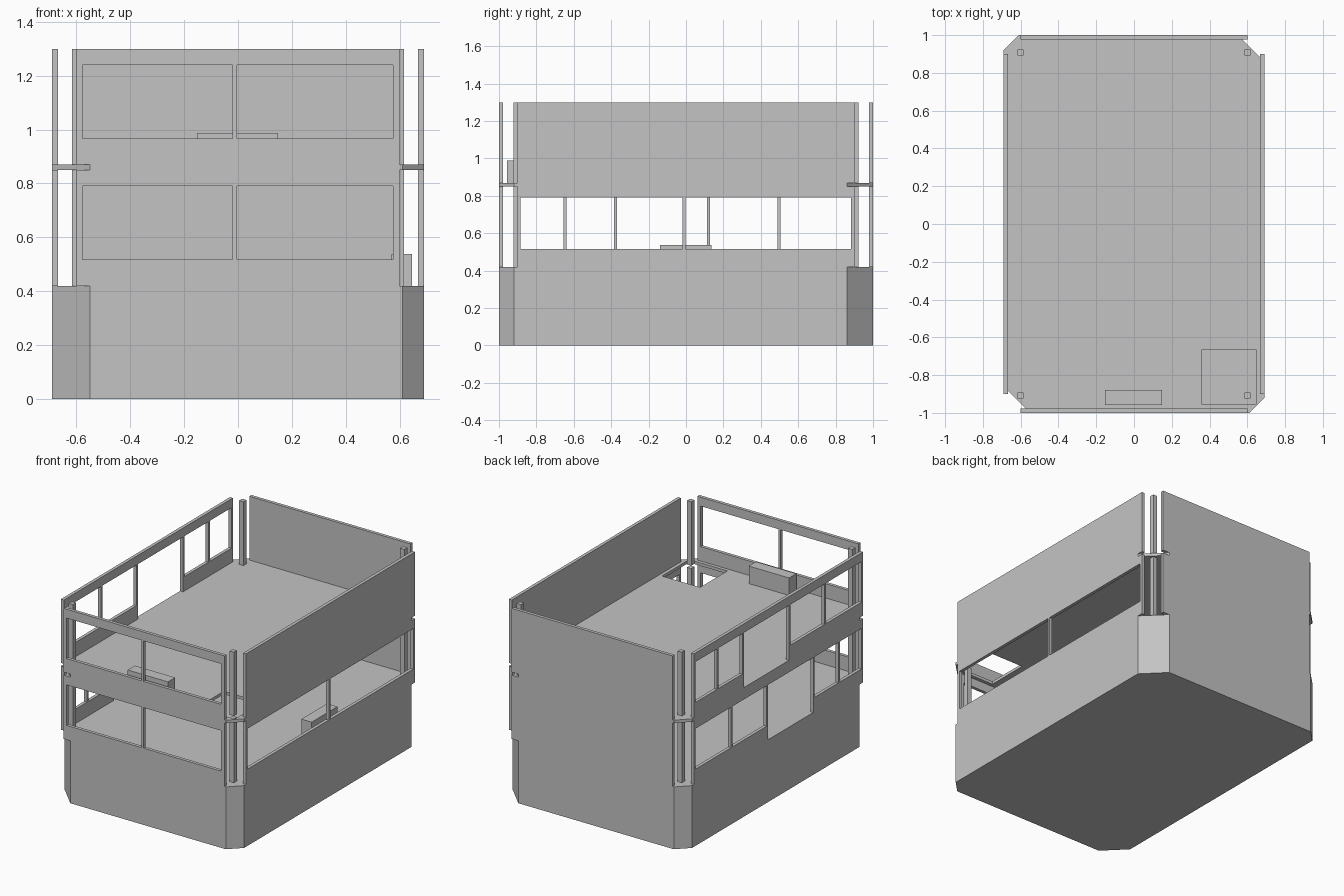
import bpy
import bmesh
from mathutils import Vector

default = bpy.data.objects.get("Cube")
if default:
    bpy.data.objects.remove(default, do_unlink=True)

GREY = bpy.data.materials.new("plain grey")
GREY.use_nodes = True
GREY.diffuse_color = (0.55, 0.55, 0.55, 1)
GREY.node_tree.nodes["Principled BSDF"].inputs["Base Color"].default_value = (0.55, 0.55, 0.55, 1)

# Levels and outer dimensions
GROUND, FLOOR, SLAB, UPPER, TOP = 0, 0.42, 0.85, 0.87, 1.30
HX, HY, T = 0.69, 1.0, 0.022

# Each plane maps profile coordinates (u, v) plus depth d into space
PLANES = {
    "flat": lambda u, v, d: Vector((u, v, d)),
    "front": lambda u, v, d: Vector((u, d, v)),
    "side": lambda u, v, d: Vector((d, u, v)),
}


def rect(u0, u1, v0, v1):
    return [(u0, v0), (u1, v0), (u1, v1), (u0, v1)]


def panel(name, plane, outline, d0, d1, holes=()):
    """Fill an outline with holes and extrude it from depth d0 to d1."""
    place = PLANES[plane]
    bm = bmesh.new()
    for loop in [outline, *holes]:
        verts = [bm.verts.new(place(u, v, d0)) for u, v in loop]
        for i, vert in enumerate(verts):
            bm.edges.new((vert, verts[i - 1]))
    bmesh.ops.triangle_fill(bm, use_beauty=True, edges=bm.edges[:],
                            normal=place(0, 0, 1))
    out = bmesh.ops.extrude_face_region(bm, geom=bm.faces[:], use_keep_orig=True)
    moved = [g for g in out["geom"] if isinstance(g, bmesh.types.BMVert)]
    bmesh.ops.translate(bm, verts=moved, vec=place(0, 0, d1 - d0))
    bmesh.ops.recalc_face_normals(bm, faces=bm.faces[:])
    mesh = bpy.data.meshes.new(name)
    bm.to_mesh(mesh)
    bm.free()
    mesh.materials.append(GREY)
    obj = bpy.data.objects.new(name, mesh)
    bpy.context.collection.objects.link(obj)
    return obj


def chamfered(small, large):
    """Plan outline with two small and two large cut corners."""
    half = [(HX - small, -HY), (HX, -HY + small),
            (HX, HY - large), (HX - large, HY)]
    return half + [(-x, -y) for x, y in half]


# Base block and upper floor with stair opening
plan = chamfered(0.08, 0.14)
panel("base", "flat", plan, GROUND, FLOOR)
panel("upper_floor", "flat", plan, SLAB, UPPER,
      [rect(0.36, 0.645, -0.955, -0.665)])

# Walls of both storeys
for storey, bottom, top, flip in (("lower", FLOOR, SLAB, 1), ("upper", UPPER, TOP, -1)):
    sill, head = bottom + 0.097, bottom + 0.37
    front = rect(-0.6, 0.6, bottom, top)
    side = rect(-0.9, 0.9, bottom, top)

    # Front has a pair of windows, back is blank
    panel(storey + "_front_wall", "front", front, -HY, -HY + T,
          [rect(-0.578, -0.02, sill, head), rect(-0.004, 0.575, sill, head)])
    panel(storey + "_back_wall", "front", front, HY - T, HY)

    # Left wall is glazed only on the lower storey
    pair = [rect(-0.885, -0.018, sill, head), rect(-0.003, 0.883, sill, head)]
    panel(storey + "_left_wall", "side", side, HX - T, HX,
          pair if storey == "lower" else [])

    # Right wall has a doorway between window pairs, reversed upstairs
    door = [(-0.37, bottom), (-0.37, head), (0.112, head), (0.112, bottom)]
    outline = side[:1] + door + side[1:]
    spans = [(-0.885, -0.654), (-0.638, -0.385), (0.127, 0.489), (0.505, 0.883)]
    windows = [rect(a, b, sill, head) for a, b in spans]
    loops = [[(u * flip, v) for u, v in loop] for loop in [outline] + windows]
    panel(storey + "_right_wall", "side", loops[0], -HX, -HX + T, loops[1:])

    # Corner posts
    for x, x_name in ((-0.6, "right"), (0.6, "left")):
        for y, y_name in ((-0.907, "front"), (0.907, "back")):
            panel(f"{storey}_{y_name}_{x_name}_post", "flat",
                  rect(x - 0.016, x + 0.016, y - 0.016, y + 0.016), bottom, top)

# Low counters beneath the windows
panel("lower_counter", "flat", rect(0.57, 0.647, -0.14, 0.135), FLOOR, 0.538)
panel("upper_counter", "flat", rect(-0.153, 0.148, -0.957, -0.88), UPPER, 0.988)
